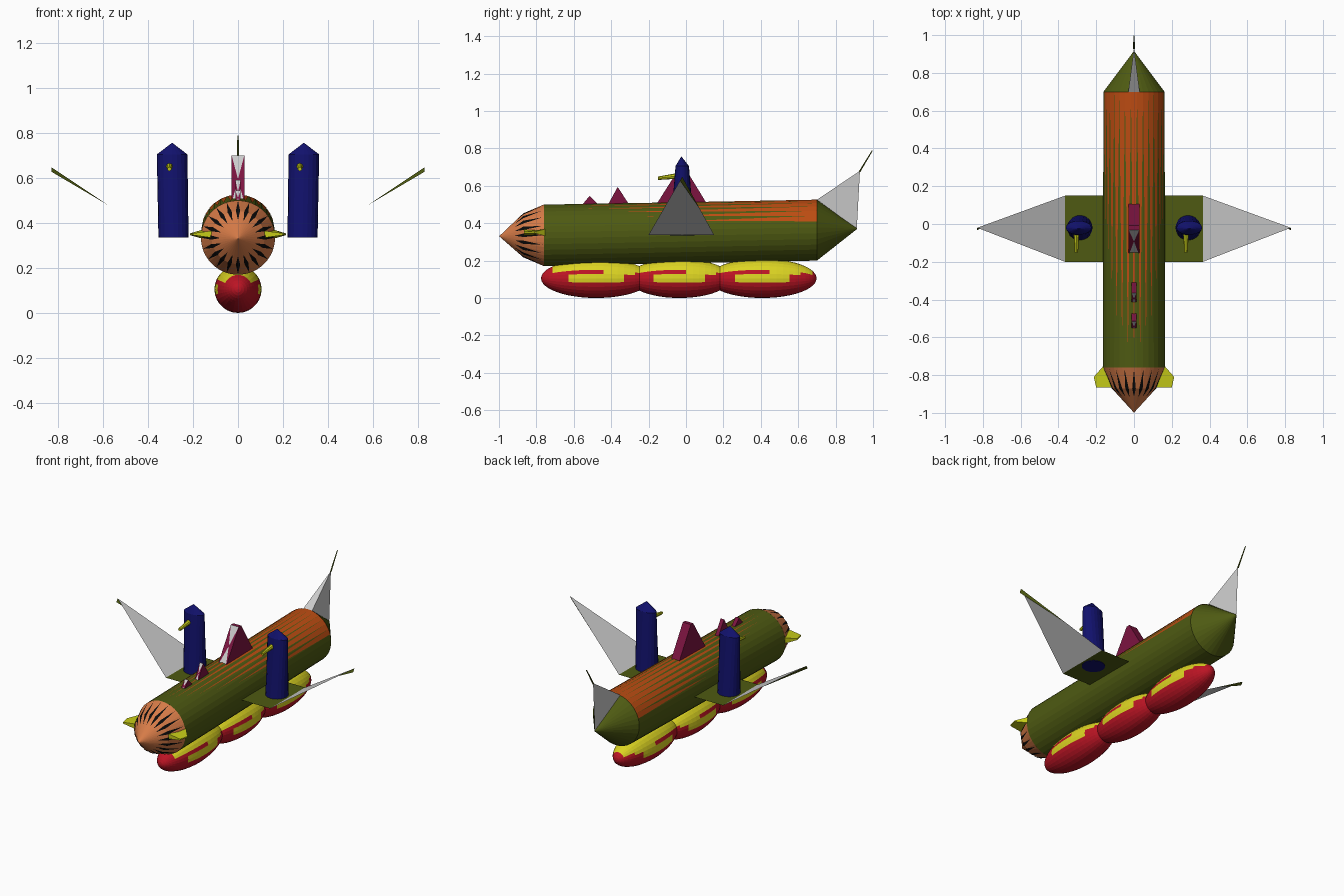
import bpy, bmesh, math
from mathutils import Vector

if "Cube" in bpy.data.objects:
    bpy.data.objects.remove(bpy.data.objects["Cube"])


def paint(name, hexa):
    m = bpy.data.materials.new(name)
    c = [int(hexa[i:i + 2], 16) / 255 for i in (0, 2, 4)]
    m.diffuse_color = [((v + 0.055) / 1.055) ** 2.4 if v > 0.04 else v / 12.92 for v in c] + [1]
    m.use_nodes = True
    m.node_tree.nodes["Principled BSDF"].inputs["Base Color"].default_value = m.diffuse_color
    return m


OLIVE, RUST = paint("olive", "4E5A12"), paint("rust", "BC4C12")
COPPER, BLACK = paint("copper", "D87C48"), paint("black", "0A0A0A")
NAVY, PLUM = paint("navy", "11116C"), paint("plum", "7C1440")
YELLOW, RED = paint("yellow", "DCD422"), paint("red", "BC1424")
LIME, GREY = paint("lime", "C6CC18"), paint("grey", "BEBEBE")


def make(name, verts, faces, mats=(), index=None):
    me = bpy.data.meshes.new(name)
    me.from_pydata([tuple(v) for v in verts], [], faces)
    for m in mats:
        me.materials.append(m)
    if index:
        for p, i in zip(me.polygons, index):
            p.material_index = i
    if len(faces) > 3:
        bm = bmesh.new()
        bm.from_mesh(me)
        bmesh.ops.recalc_face_normals(bm, faces=bm.faces)
        bm.to_mesh(me)
        bm.free()
    ob = bpy.data.objects.new(name, me)
    bpy.context.collection.objects.link(ob)
    return ob


def on_ring(y, z, r, a):
    # angle a is measured from straight up
    return Vector((r * math.sin(a), y, z + r * math.cos(a)))


def lathe(name, rings, mat, n=32):
    # rings of (y, centre z, radius) skinned along y
    verts, faces = [], []
    for y, z, r in rings:
        verts += [on_ring(y, z, r, 2 * math.pi * (k + 0.5) / n) for k in range(n)]
    for i in range(len(rings) - 1):
        for k in range(n):
            j = (k + 1) % n
            faces.append((i * n + k, i * n + j, i * n + n + j, i * n + n + k))
    faces += [tuple(range(n)), tuple(range((len(rings) - 1) * n, len(rings) * n))]
    return make(name, verts, faces, [mat])


def rod(name, a, b, r1, r2, mat, n=8):
    a, b = Vector(a), Vector(b)
    q = (b - a).to_track_quat('Z', 'Y')
    verts = [p + q @ Vector((r * math.cos(t * 2 * math.pi / n), r * math.sin(t * 2 * math.pi / n), 0))
             for p, r in ((a, r1), (b, r2)) for t in range(n)]
    faces = [(k, (k + 1) % n, n + (k + 1) % n, n + k) for k in range(n)]
    faces += [tuple(range(n)), tuple(range(n, 2 * n))]
    return make(name, verts, faces, [mat])


# hull with tail cone, its axis rising slightly to the rear
F, R = (-0.76, 0.335, 0.165), (0.70, 0.362, 0.163)
lathe("hull", [F, R, (0.915, 0.37, 0.001)], OLIVE)

# tapering rust stripes over the top of the hull
verts, faces = [], []
N = 32
for k in range(-6, 7):
    a, h = 2 * math.pi * k / N, math.pi / N
    t = 0.03 + 0.5 * (abs(k) / 6) ** 2
    y, z, r = [f + (b - f) * t for f, b in zip(F, R)]
    i = len(verts)
    verts += [on_ring(R[0], R[1], R[2] + 0.0015, a - h), on_ring(R[0], R[1], R[2] + 0.0015, a + h),
              on_ring(y, z, r * math.cos(h) + 0.0015, a)]
    faces.append((i, i + 1, i + 2))
make("hull_stripes", verts, faces, [RUST])

# two-stage nose with black wedges
lathe("nose", [F, (-0.87, 0.335, 0.118), (-0.998, 0.33, 0.001)], COPPER, 40)
verts, faces = [], []
for k in range(20):
    a, h = 2 * math.pi * k / 20, math.pi / 40
    i = len(verts)
    verts += [on_ring(-0.87, 0.335, 0.1205, a - h), on_ring(-0.87, 0.335, 0.1205, a + h),
              on_ring(-0.768, 0.335, 0.1635, a), on_ring(-0.915, 0.333, 0.079, a)]
    faces += [(i, i + 1, i + 2), (i + 1, i, i + 3)]
make("nose_wedges", verts, faces, [BLACK])

# tail fin and antenna
make("tail_fin", [(-0.03, 0.70, 0.525), (0.03, 0.70, 0.525), (0, 0.93, 0.68), (0, 0.913, 0.37)],
     [(0, 1, 2), (0, 2, 3), (1, 3, 2), (0, 3, 1)], [GREY])
rod("antenna", (0, 0.928, 0.675), (0, 0.996, 0.788), 0.005, 0.003, OLIVE, 6)

# ridge fins: triangular prisms with grey and plum front faces
for name, y0, yp, y1, top, base, w in (("ridge_fin_large", -0.165, -0.02, 0.12, 0.70, 0.49, 0.028),
                                       ("ridge_fin_middle", -0.425, -0.365, -0.295, 0.592, 0.485, 0.012),
                                       ("ridge_fin_small", -0.57, -0.515, -0.45, 0.545, 0.48, 0.012)):
    d = 0.012 if w > 0.02 else 0.001
    v = [(s * w, y, z) for s in (-1, 1) for y, z in ((y0, base), (yp - d, top), (yp + d, top), (y1, base))]
    v.append((0, (y0 + yp) / 2, (base + top) / 2))
    make(name, v, [(0, 1, 2, 3), (7, 6, 5, 4), (1, 5, 6, 2), (2, 6, 7, 3), (3, 7, 4, 0),
                   (0, 8, 1), (4, 5, 8), (0, 4, 8), (1, 8, 5)],
         [PLUM, GREY], [0, 0, 0, 0, 0, 0, 0, 1, 1])

# flat deck carrying the towers and wings
make("wing_deck", [(-0.365, -0.2, 0.338), (0.365, -0.2, 0.338), (0.365, 0.15, 0.338), (-0.365, 0.15, 0.338)],
     [(0, 1, 2, 3)], [OLIVE])

for s, side in ((-1, "left"), (1, "right")):
    # raised triangular wing with a thin trim at its tip
    tip, rear = Vector((s * 0.83, -0.02, 0.648)), Vector((s * 0.365, 0.15, 0.338))
    make(side + "_wing", [(s * 0.365, -0.2, 0.338), rear, tip], [(0, 1, 2)], [GREY])
    make(side + "_wing_trim", [tip, tip + Vector((0, -0.012, -0.02)), tip.lerp(rear, 0.55)],
         [(0, 1, 2)], [OLIVE])

    # tower: round foot, flattened top, pointed roof
    n, cx = 20, s * 0.287
    verts, faces = [], []
    for z, rx, ry, dx in ((0.335, 0.067, 0.066, 0), (0.705, 0.068, 0.036, s * 0.006)):
        verts += [(cx + dx + rx * math.cos(2 * math.pi * k / n), -0.02 + ry * math.sin(2 * math.pi * k / n), z)
                  for k in range(n)]
    verts.append((cx + s * 0.006, -0.025, 0.757))
    for k in range(n):
        j = (k + 1) % n
        faces += [(k, j, n + j, n + k), (n + k, n + j, 2 * n)]
    faces.append(tuple(range(n)))
    make(side + "_tower", verts, faces, [NAVY])
    gx = -0.305 if s < 0 else 0.275
    rod(side + "_tower_gun", (gx, -0.035, 0.654), (gx, -0.15, 0.64), 0.016, 0.009, LIME)

    # stubby nose fin, tapering to a thin edge
    plan = [(0.10, -0.865), (0.20, -0.865), (0.213, -0.81), (0.165, -0.755), (0.10, -0.755)]
    verts = [(s * x, y, 0.35 + u * (0.018 if x < 0.17 else 0.004)) for u in (-1, 1) for x, y in plan]
    faces = [tuple(range(5)), tuple(range(5, 10))]
    faces += [(k, (k + 1) % 5, 5 + (k + 1) % 5, 5 + k) for k in range(5)]
    make(side + "_nose_fin", verts, faces, [LIME])

# three overlapping gas bags under the hull, with yellow patches on the upper half
for name, cy, half in (("front_bag", -0.48, 0.295), ("middle_bag", -0.035, 0.275), ("rear_bag", 0.408, 0.29)):
    bm = bmesh.new()
    bmesh.ops.create_uvsphere(bm, u_segments=28, v_segments=24, radius=1)
    for v in bm.verts:
        x, y, z = v.co
        v.co = (0.105 * x, cy + half * z, 0.105 + 0.105 * y)
    for f in bm.faces:
        c = f.calc_center_median()
        t = (c.y - cy) / half
        e = math.degrees(math.atan2(c.z - 0.105, abs(c.x)))
        upper = e > 20 and -0.82 < t < 0.9
        lower = -14 < e < 7 and -0.5 < t < 0.5
        middle = 7 <= e <= 20 and 0.1 < t < 0.75
        f.material_index = 1 if upper or lower or middle else 0
    bmesh.ops.recalc_face_normals(bm, faces=bm.faces)
    me = bpy.data.meshes.new(name)
    bm.to_mesh(me)
    bm.free()
    me.materials.append(RED)
    me.materials.append(YELLOW)
    bpy.context.collection.objects.link(bpy.data.objects.new(name, me))
